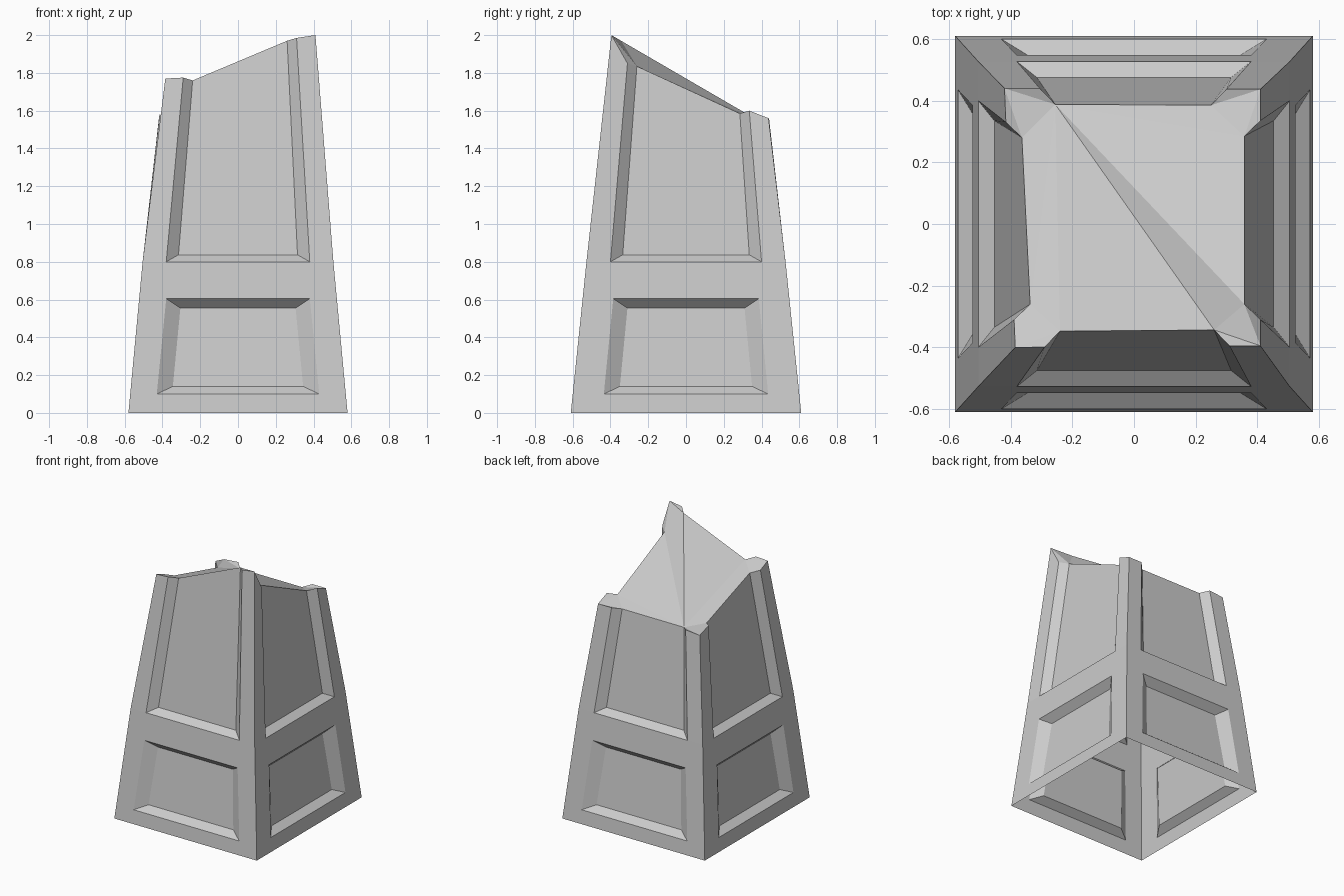
import bpy, bmesh
from mathutils import Vector

cube = bpy.data.objects.get("Cube")
if cube:
    bpy.data.objects.remove(cube, do_unlink=True)

stone = bpy.data.materials.new("grey_stone")
stone.use_nodes = True
grey = (0.6, 0.6, 0.6, 1)
stone.diffuse_color = grey
stone.node_tree.nodes["Principled BSDF"].inputs["Base Color"].default_value = grey

DEPTH, BASE, WAIST = 0.052, Vector((0.58, 0.61)), Vector((0.505, 0.527))
LEVELS = (0, 0.1, 0.605, 0.8)        # base, lower panel, upper panel sill
# Broken top corners, going round from front right
CORNERS = [Vector(c) for c in ((-0.385, -0.4, 1.77), (0.41, -0.395, 2),
                               (0.41, 0.437, 1.56), (-0.42, 0.44, 1.55))]
SIGNS = ((-1, -1), (1, -1), (1, 1), (-1, 1))
# Each side: normal, half widths of panels, broken rim at both panel edges
SIDES = (
    ((0, -1), (0.43, 0.38, 0.38), ((-0.29, 1.775), (0.31, 1.985))),
    ((1, 0), (0.435, 0.385, 0.4), ((-0.31, 1.85), (0.335, 1.6))),
    ((0, 1), (0.43, 0.38, 0.38), ((-0.3, 1.56), (0.305, 1.56))),
    ((-1, 0), (0.435, 0.385, 0.4), ((-0.33, 1.58), (0.31, 1.735))),
)

bm = bmesh.new()


def face(*points):
    bm.faces.new([bm.verts.new(p) for p in points])


def corner_at(i, z):
    size = BASE.lerp(WAIST, z / LEVELS[-1])
    return Vector((SIGNS[i][0] * size.x, SIGNS[i][1] * size.y, z))


def recess(outer, inner, sides):
    """Panel floor with sloping walls along the given sides."""
    face(*inner)
    for k in sides:
        n = (k + 1) % 4
        face(outer[k], outer[n], inner[n], inner[k])


rims, floors = [], []
for i, (normal, widths, rim) in enumerate(SIDES):
    n = Vector((*normal, 0))
    t = Vector((-n.y, n.x, 0))
    j = (i + 1) % 4

    def on_side(u, z, a, b):
        """Point on the wall between two edge points."""
        f = (u - a.dot(t)) / (b.dot(t) - a.dot(t))
        p = a.lerp(b, f)
        p.z = z
        return p

    def sunk(p, du, dz):
        return p + t * du - n * DEPTH + Vector((0, 0, dz))

    # Rows of four points across the wall
    rows = []
    for z, w in zip(LEVELS, (widths[0], *widths)):
        a, b = corner_at(i, z), corner_at(j, z)
        rows.append([a, on_side(-w, z, a, b), on_side(w, z, a, b), b])
    a, b = CORNERS[i], CORNERS[j]
    rows.append([a, *(on_side(u, z, a, b) for u, z in rim), b])

    # Wall frame, leaving the two panels open
    for r in range(4):
        low, high = rows[r], rows[r + 1]
        for c in range(3):
            if c != 1 or r in (0, 2):
                face(low[c], low[c + 1], high[c + 1], high[c])

    # Lower panel
    outer = [rows[1][1], rows[1][2], rows[2][2], rows[2][1]]
    inner = [sunk(outer[0], 0.085, 0.04), sunk(outer[1], -0.085, 0.04),
             sunk(outer[2], -0.075, -0.05), sunk(outer[3], 0.075, -0.05)]
    recess(outer, inner, range(4))

    # Upper panel, open at the broken rim
    outer = [rows[3][1], rows[3][2], rows[4][2], rows[4][1]]
    inner = [sunk(outer[0], 0.065, 0.037), sunk(outer[1], -0.065, 0.037),
             sunk(outer[2], -0.05, -0.015), sunk(outer[3], 0.05, -0.015)]
    recess(outer, inner, (0, 1, 3))
    rims.append((outer[3], outer[2]))
    floors.append((inner[3], inner[2]))

# Broken top: four corner pieces and a central fan from the lowest notch
for i, corner in enumerate(CORNERS):
    ring = [rims[i][0], floors[i][0], floors[i - 1][1], rims[i - 1][1]]
    for p, q in zip(ring, ring[1:]):
        face(corner, p, q)
loop = [p for pair in floors for p in pair]
loop = loop[5:] + loop[:5]
for p, q in zip(loop[1:], loop[2:]):
    face(loop[0], p, q)

bmesh.ops.remove_doubles(bm, verts=bm.verts, dist=0.0005)
bmesh.ops.recalc_face_normals(bm, faces=bm.faces)
mesh = bpy.data.meshes.new("broken_pillar")
bm.to_mesh(mesh)
bm.free()
mesh.materials.append(stone)
pillar = bpy.data.objects.new("broken_pillar", mesh)
bpy.context.collection.objects.link(pillar)
